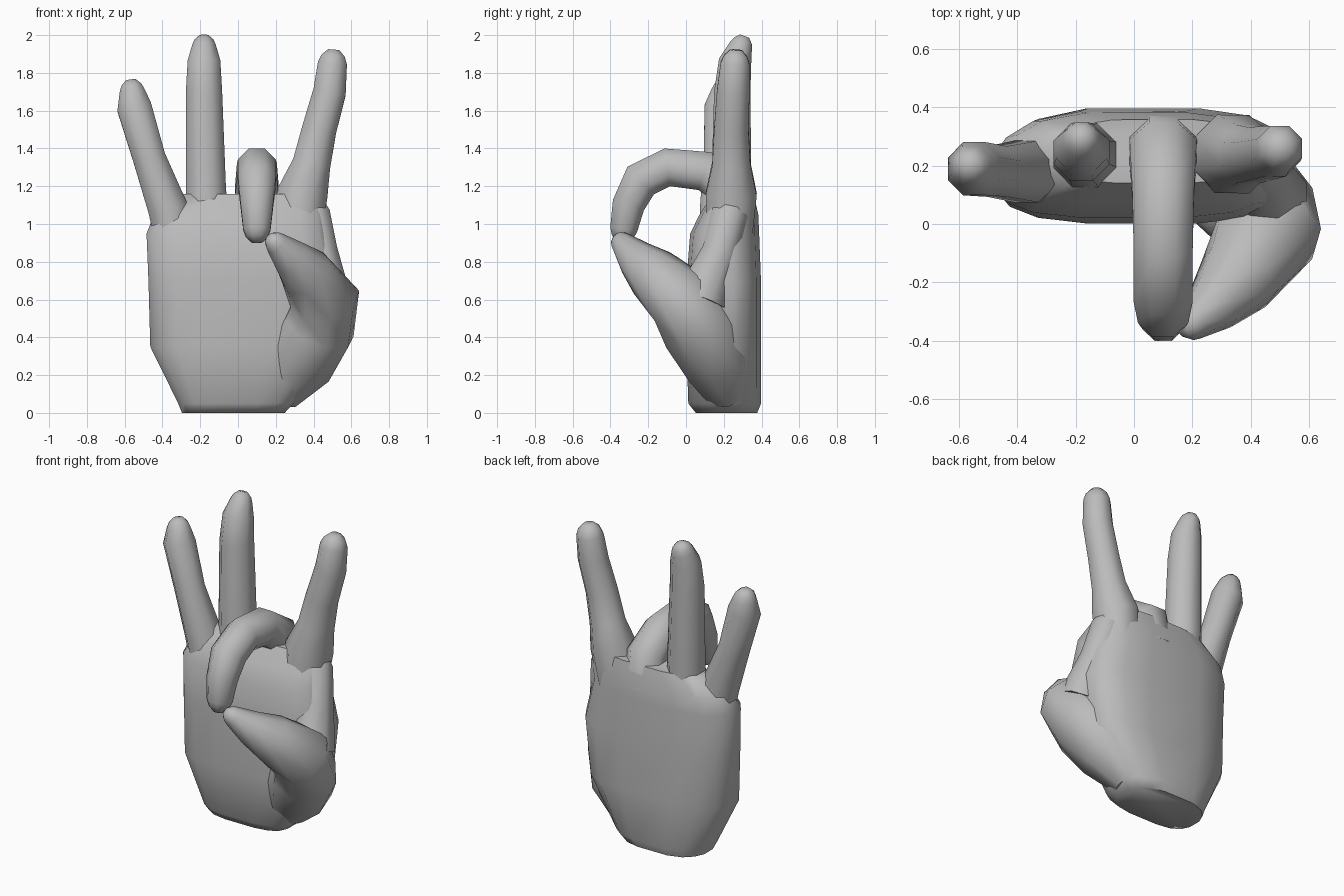
import bpy, bmesh, math
from mathutils import Vector

cube = bpy.data.objects.get("Cube")
if cube:
    bpy.data.objects.remove(cube, do_unlink=True)

colour = (0.5, 0.5, 0.5, 1)
grey = bpy.data.materials.new("neutral grey")
grey.use_nodes = True
grey.diffuse_color = colour
grey.node_tree.nodes["Principled BSDF"].inputs["Base Color"].default_value = colour


def loft(name, rings):
    """Skin a stack of equal-length rings and cap both ends."""
    bm = bmesh.new()
    loops = [[bm.verts.new(point) for point in ring] for ring in rings]
    for low, high in zip(loops, loops[1:]):
        for i in range(len(low)):
            bm.faces.new((low[i - 1], low[i], high[i], high[i - 1]))
    bm.faces.new(loops[0])
    bm.faces.new(loops[-1])
    bmesh.ops.recalc_face_normals(bm, faces=bm.faces)
    mesh = bpy.data.meshes.new(name)
    bm.to_mesh(mesh)
    bm.free()
    mesh.materials.append(grey)
    part = bpy.data.objects.new(name, mesh)
    bpy.context.collection.objects.link(part)
    bpy.ops.object.select_all(action='DESELECT')
    part.select_set(True)
    bpy.context.view_layer.objects.active = part
    bpy.ops.object.shade_smooth_by_angle(angle=math.radians(55))


def circle(sides):
    """Cosine and sine pairs around a circle."""
    for i in range(sides):
        turn = math.tau * (i + 0.5) / sides
        yield math.cos(turn), math.sin(turn)


def digit(name, stations, side=(1, 0, 0)):
    """Tube through (x, y, z, radius) stations that ends in a rounded tip."""
    points = [Vector(station[:3]) for station in stations]
    radii = [station[3] for station in stations]
    # Rounded fingertip
    end, heading, size = points[-1], (points[-1] - points[-2]).normalized(), radii[-1]
    for reach, shrink in ((0.5, 0.8), (0.9, 0.4)):
        points.append(end + heading * size * reach)
        radii.append(size * shrink)
    rings = []
    for k, (point, radius) in enumerate(zip(points, radii)):
        before, after = points[max(k - 1, 0)], points[min(k + 1, len(points) - 1)]
        along = (after - before).normalized()
        across = Vector(side)
        across = (across - along * across.dot(along)).normalized()
        depth = along.cross(across)
        rings.append([point + (across * c + depth * s) * radius * 1.04 for c, s in circle(8)])
    loft(name, rings)


def bulge(value, power):
    return math.copysign(abs(value) ** power, value)


def palm_ring(height, left, right, front, back):
    """Flattened oval: squarer front, domed back that thins toward the little finger."""
    middle, half = (left + right) / 2, (right - left) / 2
    centre, depth = (front + back) / 2, (back - front) / 2
    ring = []
    for c, s in circle(16):
        power = 0.6 if s < 0 else 0.8 if c > 0 else 1.2
        ring.append((middle + half * bulge(c, 0.6), centre + depth * bulge(s, power), height))
    return ring


# Palm, from the wrist to the knuckles
loft("palm", [palm_ring(*level) for level in (
    (0, -.3, .25, .05, .38),
    (.05, -.32, .3, .01, .4),
    (.35, -.47, .5, 0, .4),
    (.7, -.48, .54, 0, .4),
    (.95, -.49, .48, .02, .39),
    (1.05, -.45, .47, .07, .385),
    (1.16, -.3, .43, .14, .36))])

# Straight fingers
digit("little_finger", [(-.32, .18, .8, .1), (-.37, .18, 1.08, .11), (-.47, .18, 1.35, .09),
                        (-.55, .19, 1.62, .095), (-.56, .2, 1.7, .07)])
digit("ring_finger", [(-.16, .22, .9, .12), (-.17, .24, 1.2, .11), (-.18, .245, 1.7, .1),
                      (-.18, .26, 1.86, .09), (-.18, .29, 1.94, .065)])
digit("index_finger", [(.3, .22, .8, .12), (.34, .24, 1.16, .14), (.39, .24, 1.32, .105),
                       (.43, .24, 1.5, .095), (.485, .25, 1.7, .09), (.5, .26, 1.85, .08)])

# Bent finger: reaches forward to meet the thumb
digit("middle_finger", [(.1, y, z, radius) for y, z, radius in (
    (.27, 1, .12), (.25, 1.18, .12), (.1, 1.28, .11), (-.1, 1.3, .105),
    (-.24, 1.23, .105), (-.305, 1.1, .09), (-.33, .97, .075))])

# Thumb with its fleshy base, and the web of skin up to the index finger
digit("thumb", [(.2, .22, .1, .12), (.32, .16, .28, .19), (.43, .06, .45, .19),
                (.46, -.02, .6, .18), (.36, -.18, .74, .14), (.28, -.27, .82, .1),
                (.2, -.34, .9, .06)], side=(0, 0, 1))
digit("thumb_web", [(.46, .08, .6, .14), (.43, .18, .85, .1), (.39, .23, 1.05, .1)])
